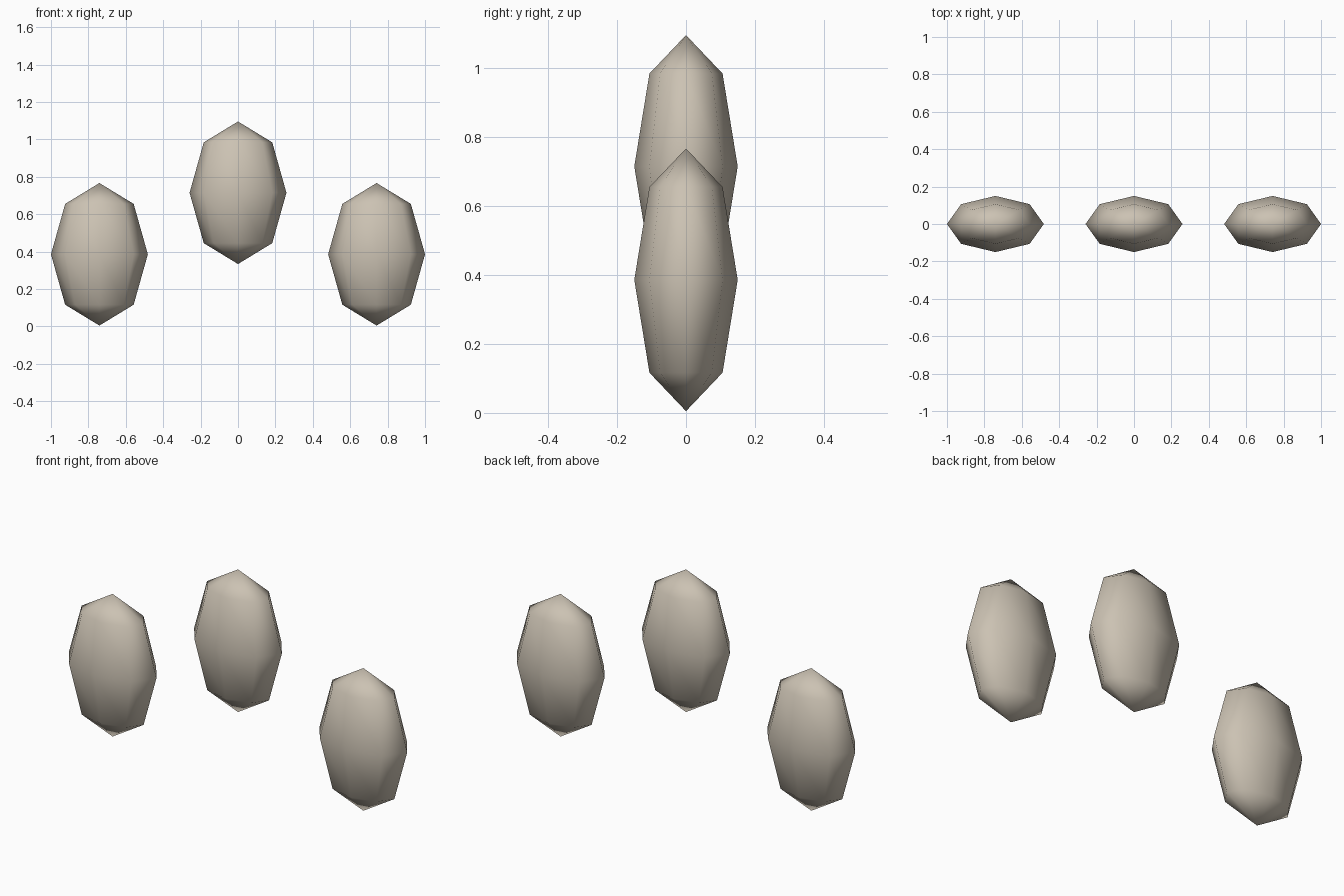
import bpy

if "Cube" in bpy.data.objects:
    bpy.data.objects.remove(bpy.data.objects["Cube"])

# One warm stone colour for all three pebbles
stone = bpy.data.materials.new("warm_stone")
stone.diffuse_color = (0.60, 0.54, 0.45, 1.0)
stone.use_nodes = True
stone.node_tree.nodes["Principled BSDF"].inputs["Base Color"].default_value = stone.diffuse_color


def pebble(name, x, z):
    """Smooth, low-poly flattened ellipsoid."""
    bpy.ops.mesh.primitive_uv_sphere_add(segments=8, ring_count=4, radius=1, location=(x, 0, z))
    ob = bpy.context.object
    ob.name = name
    ob.scale = (0.259, 0.15, 0.381)
    bpy.ops.object.transform_apply(location=False, rotation=False, scale=True)
    bpy.ops.object.shade_smooth()
    ob.data.materials.append(stone)


# Two lower side pebbles and a raised one in the middle
pebble("left_pebble", -0.741, 0.386)
pebble("middle_pebble", 0, 0.715)
pebble("right_pebble", 0.741, 0.386)
